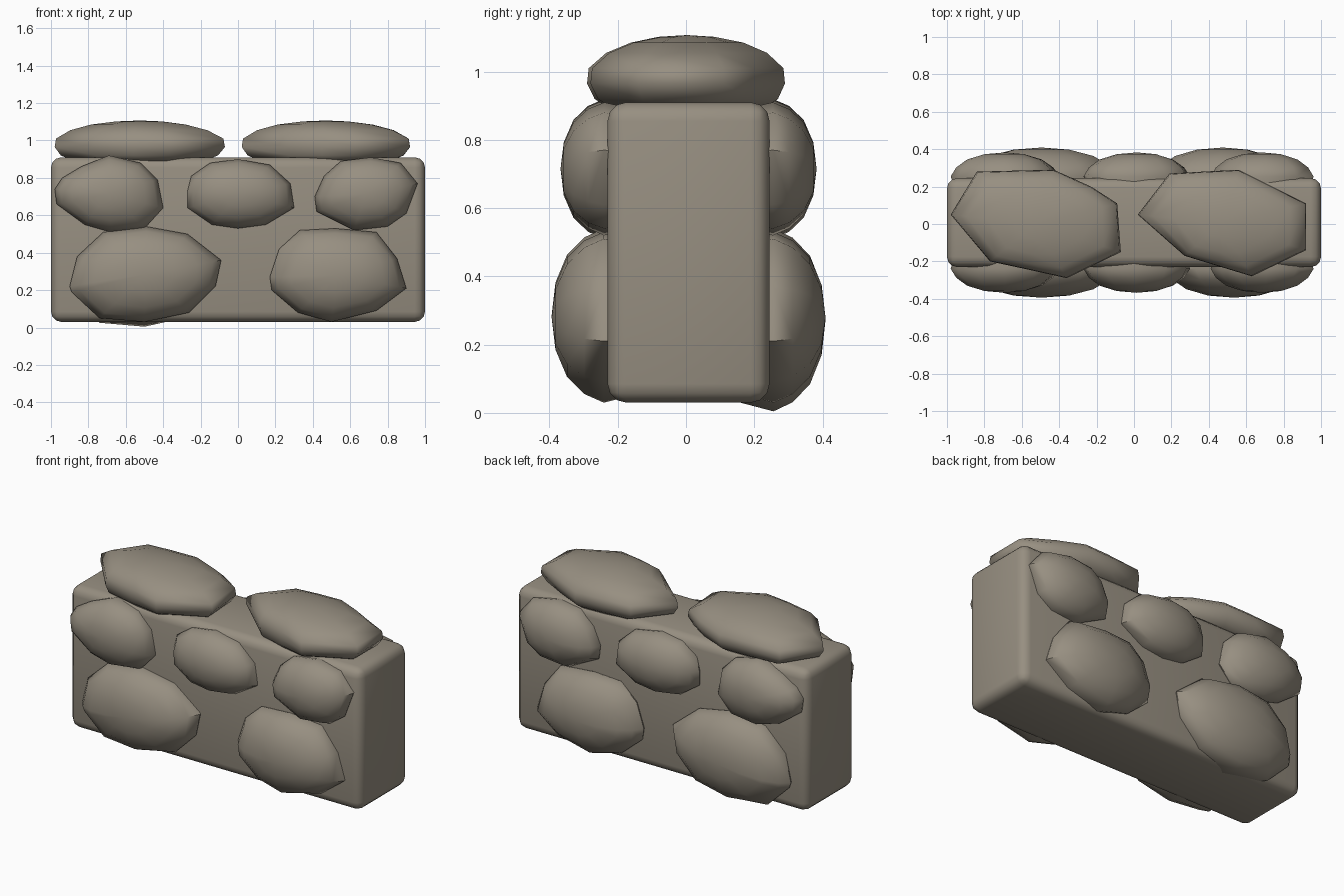
import bpy, bmesh, math
from mathutils import Vector

if "Cube" in bpy.data.objects:
    bpy.data.objects.remove(bpy.data.objects["Cube"])

stone = bpy.data.materials.new("warm grey stone")
stone.diffuse_color = (0.31, 0.275, 0.22, 1)
stone.use_nodes = True
stone.node_tree.nodes["Principled BSDF"].inputs["Base Color"].default_value = stone.diffuse_color

FRONT, BACK, TOP = -0.23, 0.245, 0.91


def finish(bm, name, angle):
    bmesh.ops.recalc_face_normals(bm, faces=bm.faces)
    me = bpy.data.meshes.new(name)
    bm.to_mesh(me)
    bm.free()
    me.materials.append(stone)
    ob = bpy.data.objects.new(name, me)
    bpy.context.collection.objects.link(ob)
    bpy.ops.object.select_all(action='DESELECT')
    ob.select_set(True)
    bpy.context.view_layer.objects.active = ob
    bpy.ops.object.shade_smooth_by_angle(angle=math.radians(angle))
    return ob


def rock(name, outline, profile, place, angle):
    """Stack scaled outlines that turn elliptical towards the tip; profile = (height, scale)."""
    bm = bmesh.new()
    pts = [Vector(p) for p in outline]
    xs, ys = [p.x for p in pts], [p.y for p in pts]
    mid = Vector(((min(xs) + max(xs)) / 2, (min(ys) + max(ys)) / 2))
    half = Vector(((max(xs) - min(xs)) / 2, (max(ys) - min(ys)) / 2))
    rings = []
    for h, s in profile[:-1]:
        ring = []
        for p in pts:
            d = p - mid
            u = Vector((d.x / half.x, d.y / half.y)).normalized()
            oval = Vector((u.x * half.x, u.y * half.y))
            q = mid + d.lerp(oval, min(1, 1.6 * (1 - s))) * s
            ring.append(bm.verts.new(place(q.x, q.y, h)))
        rings.append(ring)
    n = len(pts)
    for a, b in zip(rings, rings[1:]):
        for i in range(n):
            j = (i + 1) % n
            bm.faces.new((a[i], a[j], b[j], b[i]))
    tip = bm.verts.new(place(mid.x, mid.y, profile[-1][0]))
    for i in range(n):
        bm.faces.new((rings[-1][i], rings[-1][(i + 1) % n], tip))
    bm.faces.new(rings[0])
    finish(bm, name, angle)


# Wall core with rounded edges
bm = bmesh.new()
bmesh.ops.create_cube(bm, size=1)
for v in bm.verts:
    v.co = (v.co.x * 2, (FRONT + BACK) / 2 + v.co.y * (BACK - FRONT),
            0.47 + v.co.z * 0.88)
bmesh.ops.bevel(bm, geom=bm.edges[:], offset=0.055, segments=3, profile=0.5,
                affect='EDGES')
finish(bm, "wall_core", 40)

# Face stones, outlined in x and z
upper = {
    "left": [(-.98, .74), (-.94, .80), (-.84, .86), (-.69, .92), (-.52, .88),
             (-.43, .79), (-.40, .64), (-.50, .53), (-.68, .51), (-.82, .55), (-.97, .66)],
    "middle": [(-.27, .73), (-.25, .81), (-.15, .88), (0, .90), (.17, .87),
               (.28, .77), (.30, .64), (.15, .55), (0, .53), (-.14, .55), (-.27, .64)],
    "right": [(.41, .70), (.46, .81), (.55, .89), (.71, .91), (.87, .88),
              (.96, .77), (.90, .61), (.80, .54), (.62, .52), (.42, .62)],
}
lower = {
    "left": [(-.90, .22), (-.86, .38), (-.72, .51), (-.49, .54), (-.27, .50),
             (-.09, .36), (-.12, .22), (-.26, .08), (-.50, .03), (-.74, .05), (-.89, .19)],
    "right": [(.17, .27), (.22, .42), (.33, .52), (.52, .53), (.74, .51),
              (.85, .37), (.90, .21), (.74, .09), (.50, .03), (.32, .08), (.18, .20)],
}
dome = [(-.08, .9), (.01, 1), (.06, .9), (.105, .70), (.135, .38), (.145, 0)]
for row, stones, k in (("upper", upper, 0.95), ("lower", lower, 1.13)):
    prof = [(h * k, s) for h, s in dome]
    for side, outline in stones.items():
        rock(f"front_{row}_stone_{side}", outline, prof,
             lambda x, z, h: (x, FRONT - h, z), 50)
        # The back stones repeat the front ones, the lower pair slightly shifted
        drop = 1.05 if (row, side) == ("lower", "left") else 1.0
        shift = -0.06 if (row, side) == ("lower", "right") else 0.0
        rock(f"back_{row}_stone_{side}", outline, prof,
             lambda x, z, h: (x + shift, BACK + h, 0.54 + (z - 0.54) * drop), 50)

# Cap stones, outlined in x and y
caps = {
    "left": [(-.98, .05), (-.84, .28), (-.64, .285), (-.43, .29), (-.23, .20),
             (-.09, .11), (-.07, -.15), (-.36, -.29), (-.56, -.245), (-.77, -.20)],
    "right": [(.02, .05), (.19, .27), (.37, .28), (.56, .29), (.74, .20), (.92, .11),
              (.92, -.14), (.63, -.28), (.45, -.225), (.27, -.17)],
}
for side, outline in caps.items():
    rock(f"cap_stone_{side}", outline,
         [(-.02, .78), (.01, .93), (.055, 1), (.10, .985), (.145, .82), (.175, .58),
          (.192, .28), (.197, 0)],
         lambda x, y, h: (x, y, TOP + h), 60)
